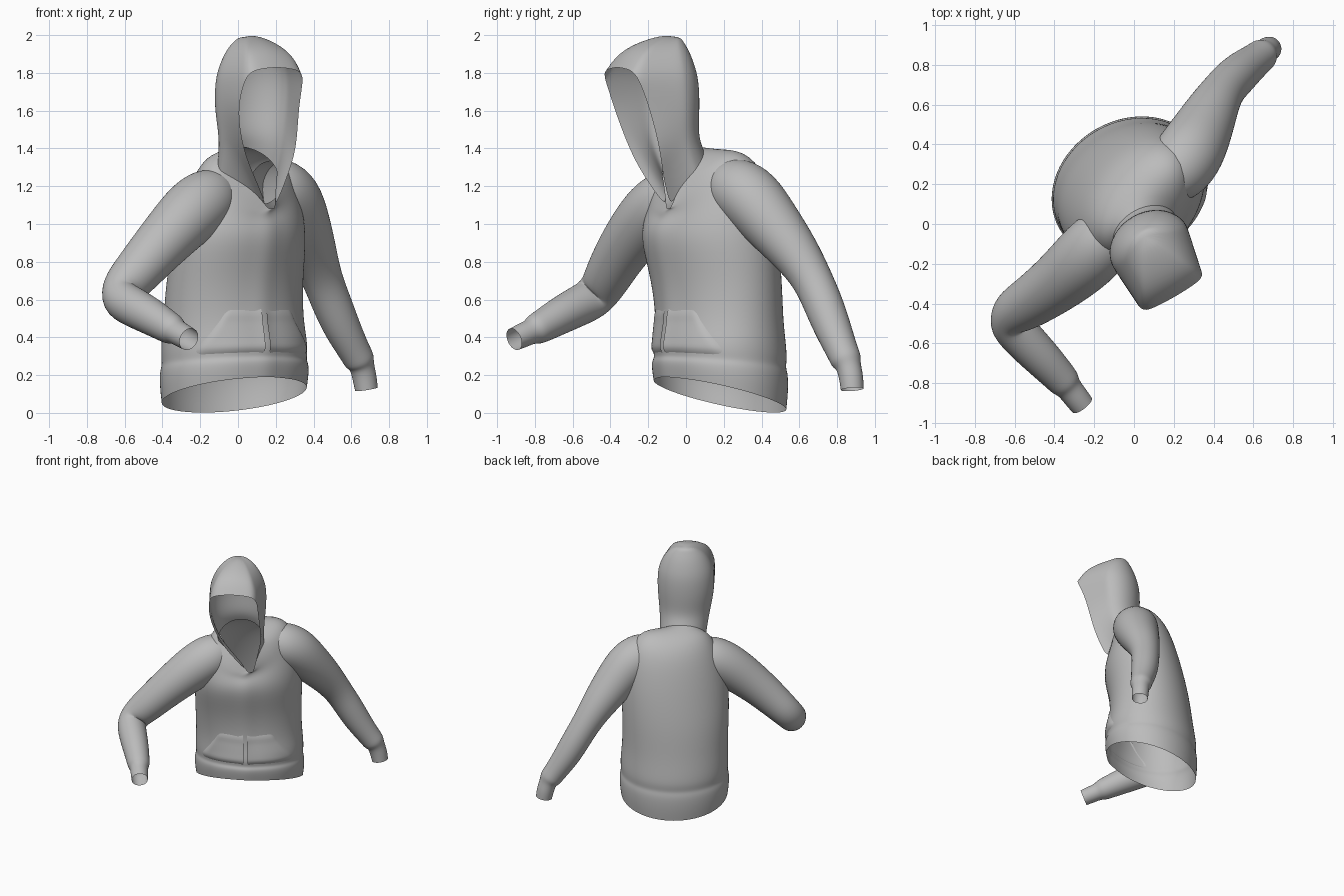
import bpy, math
from mathutils import Vector

if "Cube" in bpy.data.objects:
    bpy.data.objects.remove(bpy.data.objects["Cube"])

grey = bpy.data.materials.new("grey_fabric")
grey.use_nodes = True
GREY = (0.5, 0.5, 0.5, 1)
grey.diffuse_color = GREY
grey.node_tree.nodes["Principled BSDF"].inputs["Base Color"].default_value = GREY

# Body frame: the wearer is turned to its left
TURN = math.radians(30)
LEFT = Vector((math.cos(TURN), math.sin(TURN), 0))
BACK = Vector((-math.sin(TURN), math.cos(TURN), 0))
ORIGIN = Vector((-0.02, 0.18, 0))


def place(u, v, z):
    return ORIGIN + LEFT * u + BACK * v + Vector((0, 0, z))


def loft(name, rows, closed=True, keep=lambda row, col: True, cap=False, levels=2):
    """Skin a list of equally long point rows and smooth the result."""
    n = len(rows[0])
    faces = []
    for r in range(len(rows) - 1):
        for c in range(n if closed else n - 1):
            if keep(r, c):
                d = (c + 1) % n
                faces.append((r * n + c, r * n + d, (r + 1) * n + d, (r + 1) * n + c))
    if cap:
        faces.append(tuple((len(rows) - 1) * n + c for c in range(n)))
    used = sorted({i for f in faces for i in f})
    index = {old: new for new, old in enumerate(used)}
    points = [p for row in rows for p in row]
    mesh = bpy.data.meshes.new(name)
    mesh.from_pydata([points[i] for i in used], [], [[index[i] for i in f] for f in faces])
    mesh.materials.append(grey)
    obj = bpy.data.objects.new(name, mesh)
    bpy.context.collection.objects.link(obj)
    mesh.shade_smooth()
    sub = obj.modifiers.new("smooth", "SUBSURF")
    sub.levels = sub.render_levels = levels


# Hood sections: centre u, rim centre u, rim half width, rim v, rim z,
# half width, middle v, back v, back z
HOOD = [
    (-.045, .035, .02, -.335, 1.08, .175, -.23, -.11, 1.41),
    (-.05, -.01, .105, -.405, 1.26, .182, -.27, -.13, 1.46),
    (-.055, -.037, .165, -.44, 1.40, .192, -.29, -.135, 1.52),
    (-.06, -.077, .186, -.49, 1.60, .212, -.30, -.128, 1.62),
    (-.06, -.077, .182, -.535, 1.72, .214, -.31, -.132, 1.75),
    (-.06, -.077, .17, -.575, 1.805, .20, -.32, -.15, 1.83),
    (-.06, -.075, .135, -.51, 1.905, .158, -.31, -.178, 1.91),
    (-.06, -.07, .085, -.40, 1.965, .108, -.29, -.205, 1.96),
    (-.06, -.06, .03, -.29, 1.999, .05, -.25, -.22, 1.99),
]
BACK_STEPS, SIDE_STEPS, FRONT_STEPS = 20, 4, 4
ARC = BACK_STEPS + 2 * SIDE_STEPS
SEGMENTS = ARC + FRONT_STEPS


def hood_row(cu, rim_u, rim, rim_v, rim_z, w, mid_v, back_v, back_z):
    def side(sign, i):
        t = i / SIDE_STEPS
        start = rim_u + sign * rim
        return start + (cu + sign * w - start) * t, rim_v + (mid_v - rim_v) * t

    flat = [side(-1, i) for i in range(SIDE_STEPS)]
    for i in range(BACK_STEPS + 1):
        a = math.pi * (i / BACK_STEPS - 0.5)
        flat.append((cu + w * math.sin(a), mid_v + (back_v - mid_v) * math.cos(a)))
    flat += [side(1, i) for i in reversed(range(SIDE_STEPS))]
    row = []
    for u, v in flat:
        t = max(0, (v - rim_v) / (back_v - rim_v))
        row.append(place(u, v, rim_z + (back_z - rim_z) * t ** 0.65))
    # brow, slightly arched between the rim corners
    for i in range(1, FRONT_STEPS):
        t = i / FRONT_STEPS
        arch = rim * math.sin(math.pi * t)
        row.append(place(rim_u + rim * (1 - 2 * t), rim_v - .06 * arch, rim_z + .15 * arch))
    return row


BROW_ROW = 5
hood_rows = [hood_row(*h) for h in HOOD]
loft("hood", hood_rows, keep=lambda r, c: r >= BROW_ROW or c < ARC, cap=True)

# Torso sections: height, centre u, centre v, half width, half depth,
# back rise, side rise, twist
TORSO = [
    (0.095, 0, 0, .402, .335, -.28, 0, 0),
    (0.17, 0, 0, .412, .345, -.22, 0, 0),
    (0.24, 0, 0, .412, .345, -.12, 0, 0),
    (0.265, 0, 0, .40, .33, -.10, 0, 0),
    (0.31, 0, 0, .405, .34, -.08, 0, 0),
    (0.38, 0, 0, .405, .33, -.04, 0, 0),
    (0.5, -.005, 0, .395, .31, 0, 0, .01),
    (0.7, -.008, -.015, .398, .305, 0, 0, .03),
    (0.9, -.002, -.06, .40, .312, 0, 0, .055),
    (1.03, .005, -.075, .38, .285, .15, .03, .065),
    (1.15, .01, -.095, .325, .24, .5, .10, .065),
    (1.22, -.005, -.15, .25, .185, .85, .11, .04),
]


def torso_point(section, a, offset=0):
    """Point at angle a from the front; positive angles go to the left side."""
    z, cu, cv, w, d, rise, side, twist = section
    zip_ridge = .012 * max(0, math.cos(a)) ** 200
    u = (w + offset) * math.sin(a)
    v = -(d + offset + zip_ridge) * math.cos(a)
    return place(cu + u, cv + v + twist * math.sin(a),
                 z + rise * v + side * math.sin(a) ** 2 + side * u)


torso_rows = [[torso_point(s, 2 * math.pi * i / SEGMENTS) for i in range(SEGMENTS)]
              for s in TORSO]
# The neckline is the bottom edge of the hood, walked from the front to the left
FRONT_MIDDLE = ARC + FRONT_STEPS // 2
torso_rows.append([hood_rows[0][(FRONT_MIDDLE - i) % SEGMENTS] for i in range(SEGMENTS)])
loft("torso", torso_rows)


def section_at(z):
    for lo, hi in zip(TORSO, TORSO[1:]):
        if lo[0] <= z <= hi[0]:
            t = (z - lo[0]) / (hi[0] - lo[0])
            return [p + (q - p) * t for p, q in zip(lo, hi)]


# Front pockets, one on each side of the zip, with curved hand openings
def pocket(name, sign):
    rows, count = [], 8
    for k in range(9):
        t = k / 8
        z = 0.28 + 0.28 * t
        outer = 60 - 29 * max(0, (t - 0.2) / 0.8) ** 0.7
        row = []
        for i in range(count + 1):
            edge = i == count or k in (0, 8)
            a = sign * math.radians(2 + (outer - 2) * i / count)
            row.append(torso_point(section_at(z), a, -0.006 if edge else 0.01))
        rows.append(row if sign > 0 else row[::-1])
    loft(name, rows, closed=False, levels=1)


pocket("left_pocket", 1)
pocket("right_pocket", -1)


# Sleeves: tubes along a path of (x, y, z, radius)
def sleeve(name, path, count=16):
    pts = [Vector(p[:3]) for p in path]
    rows, normal, before = [], None, None
    for i, p in enumerate(pts):
        tangent = (pts[min(i + 1, len(pts) - 1)] - pts[max(i - 1, 0)]).normalized()
        if normal is None:
            normal = tangent.orthogonal().normalized()
        else:
            normal = before.rotation_difference(tangent) @ normal
        before = tangent
        other = tangent.cross(normal)
        rows.append([p + path[i][3] * (normal * math.cos(a) + other * math.sin(a))
                     for a in (2 * math.pi * k / count for k in range(count))])
    loft(name, rows)


sleeve("left_sleeve", [
    (.15, .19, 1.22, .12), (.20, .25, 1.20, .17), (.275, .345, 1.14, .18),
    (.335, .455, 1.0, .16), (.395, .58, .85, .132), (.445, .67, .71, .108),
    (.50, .73, .57, .108), (.555, .78, .44, .10), (.62, .83, .32, .085),
    (.645, .85, .275, .085), (.655, .86, .25, .066), (.67, .875, .19, .066),
    (.68, .88, .125, .062)])
sleeve("right_sleeve", [
    (-.09, -.01, 1.18, .12), (-.15, -.075, 1.14, .17), (-.24, -.17, 1.07, .175),
    (-.345, -.265, .96, .158), (-.45, -.345, .845, .142), (-.54, -.405, .74, .13),
    (-.615, -.45, .655, .117), (-.625, -.50, .60, .113), (-.555, -.58, .56, .108),
    (-.46, -.675, .51, .10), (-.38, -.76, .46, .088), (-.345, -.80, .44, .083),
    (-.33, -.82, .43, .066), (-.295, -.865, .41, .066), (-.26, -.91, .39, .062)])
